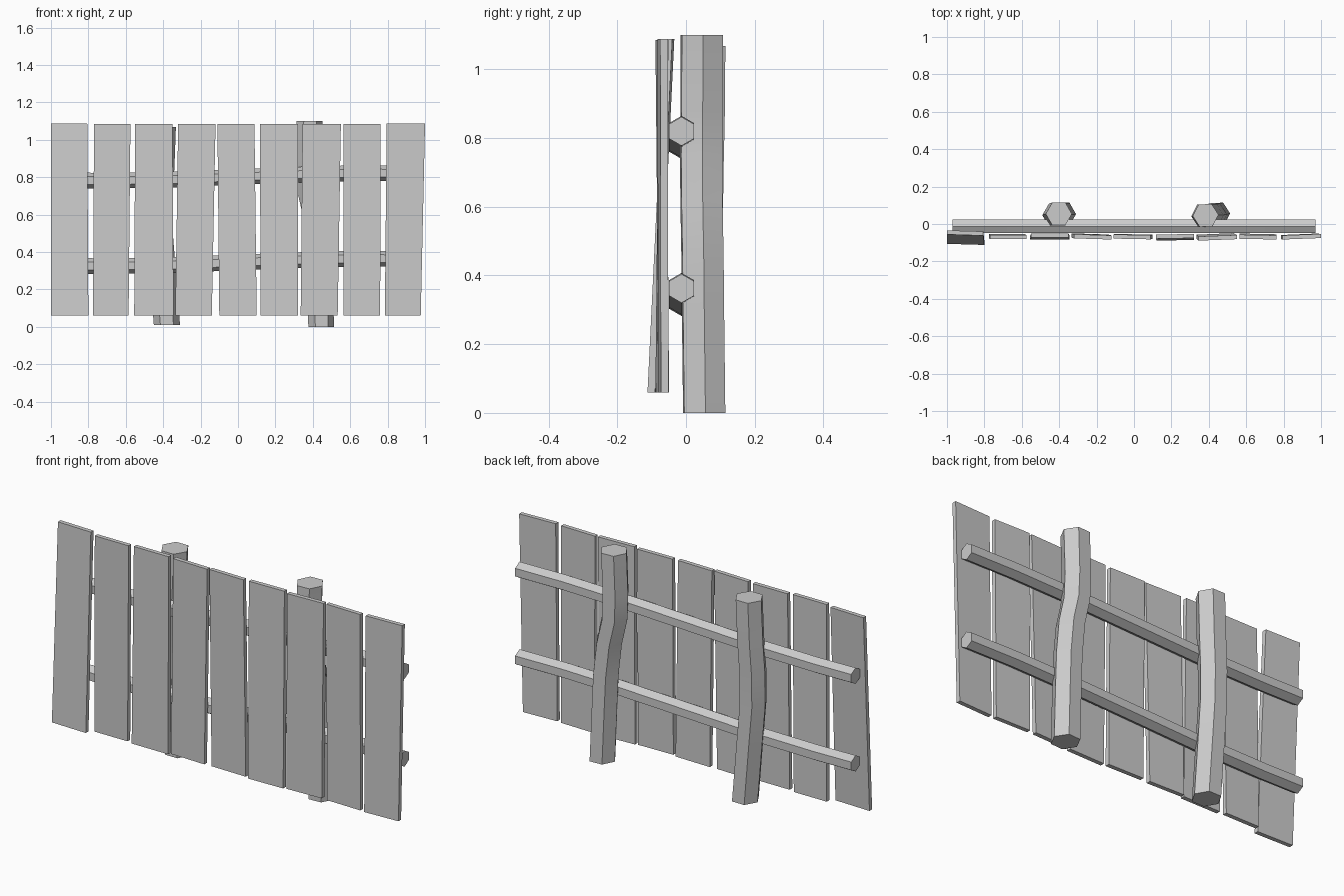
import bpy, bmesh
from math import cos, sin, pi, radians
from mathutils import Vector

if "Cube" in bpy.data.objects:
    bpy.data.objects.remove(bpy.data.objects["Cube"])


def finish(bm, name, smooth=False):
    bmesh.ops.recalc_face_normals(bm, faces=bm.faces)
    mesh = bpy.data.meshes.new(name)
    bm.to_mesh(mesh)
    bm.free()
    ob = bpy.data.objects.new(name, mesh)
    bpy.context.collection.objects.link(ob)
    if smooth:
        bpy.ops.object.select_all(action='DESELECT')
        ob.select_set(True)
        bpy.context.view_layer.objects.active = ob
        bpy.ops.object.shade_smooth_by_angle(angle=radians(30))


def hex_beam(name, path, radius, u, v, turn=0.0):
    """Six-sided log: the same hexagon (in the plane u, v) bridged along a path."""
    bm = bmesh.new()
    rings = []
    for p in path:
        rings.append([bm.verts.new(Vector(p)
                      + Vector(u) * radius * cos(turn + i * pi / 3)
                      + Vector(v) * radius * sin(turn + i * pi / 3)) for i in range(6)])
    for a, b in zip(rings, rings[1:]):
        for i in range(6):
            j = (i + 1) % 6
            bm.faces.new((a[i], a[j], b[j], b[i]))
    bm.faces.new(rings[0])
    bm.faces.new(rings[-1])
    finish(bm, name, smooth=True)


def plank(name, bottom, top, y_bottom, y_top, yaw, z_top, thick=0.022):
    """Flat board, tapered between a bottom and a top x range."""
    bm = bmesh.new()
    bmesh.ops.create_cube(bm, size=1)
    for vert in bm.verts:
        up, right = vert.co.z > 0, vert.co.x > 0
        x = (top if up else bottom)[int(right)]
        y = (y_top if up else y_bottom) + vert.co.y * thick + (yaw if right else -yaw)
        vert.co = (x, y, z_top if up else 0.06)
    finish(bm, name)


# Planks: bottom x range, top x range, y at bottom and top, yaw, top height
planks = [
    ((-1.00, -0.80), (-1.00, -0.806), -0.098, -0.048, -0.003, 1.087),
    ((-0.775, -0.585), (-0.77, -0.575), -0.064, -0.070, 0.0, 1.085),
    ((-0.555, -0.345), (-0.55, -0.35), -0.073, -0.062, 0.0, 1.085),
    ((-0.335, -0.14), (-0.32, -0.12), -0.064, -0.069, -0.003, 1.085),
    ((-0.10, 0.10), (-0.11, 0.088), -0.066, -0.069, -0.002, 1.085),
    ((0.12, 0.32), (0.118, 0.32), -0.076, -0.066, 0.002, 1.085),
    ((0.335, 0.533), (0.345, 0.55), -0.064, -0.074, 0.004, 1.085),
    ((0.565, 0.76), (0.565, 0.763), -0.064, -0.070, -0.002, 1.085),
    ((0.785, 0.977), (0.795, 1.00), -0.066, -0.068, 0.004, 1.087),
]
for n, p in enumerate(planks):
    plank(f"plank_{n + 1}", *p)

# Two rails, slightly sagging toward the left
for name, dz in (("upper_rail", 0.0), ("lower_rail", -0.457)):
    path = [(x, -0.013, z + dz) for x, z in
            ((-0.97, 0.784), (-0.75, 0.781), (-0.4, 0.785), (0.0, 0.801),
             (0.4, 0.816), (0.7, 0.822), (0.97, 0.819))]
    hex_beam(name, path, 0.042, (0, 1, 0), (0, 0, 1), pi / 6)

# Two crooked posts behind the rails
hex_beam("left_post",
         [(-0.402, 0.054, 1.068), (-0.41, 0.052, 0.85), (-0.42, 0.048, 0.68),
          (-0.42, 0.047, 0.52), (-0.405, 0.05, 0.33), (-0.38, 0.053, 0.01)],
         0.070, (1, 0, 0), (0, 1, 0))
hex_beam("right_post",
         [(0.383, 0.046, 1.10), (0.375, 0.045, 0.88), (0.38, 0.044, 0.75),
          (0.41, 0.045, 0.62), (0.428, 0.048, 0.45), (0.436, 0.050, 0.25),
          (0.445, 0.053, 0.0)],
         0.069, (1, 0, 0), (0, 1, 0), radians(3))
